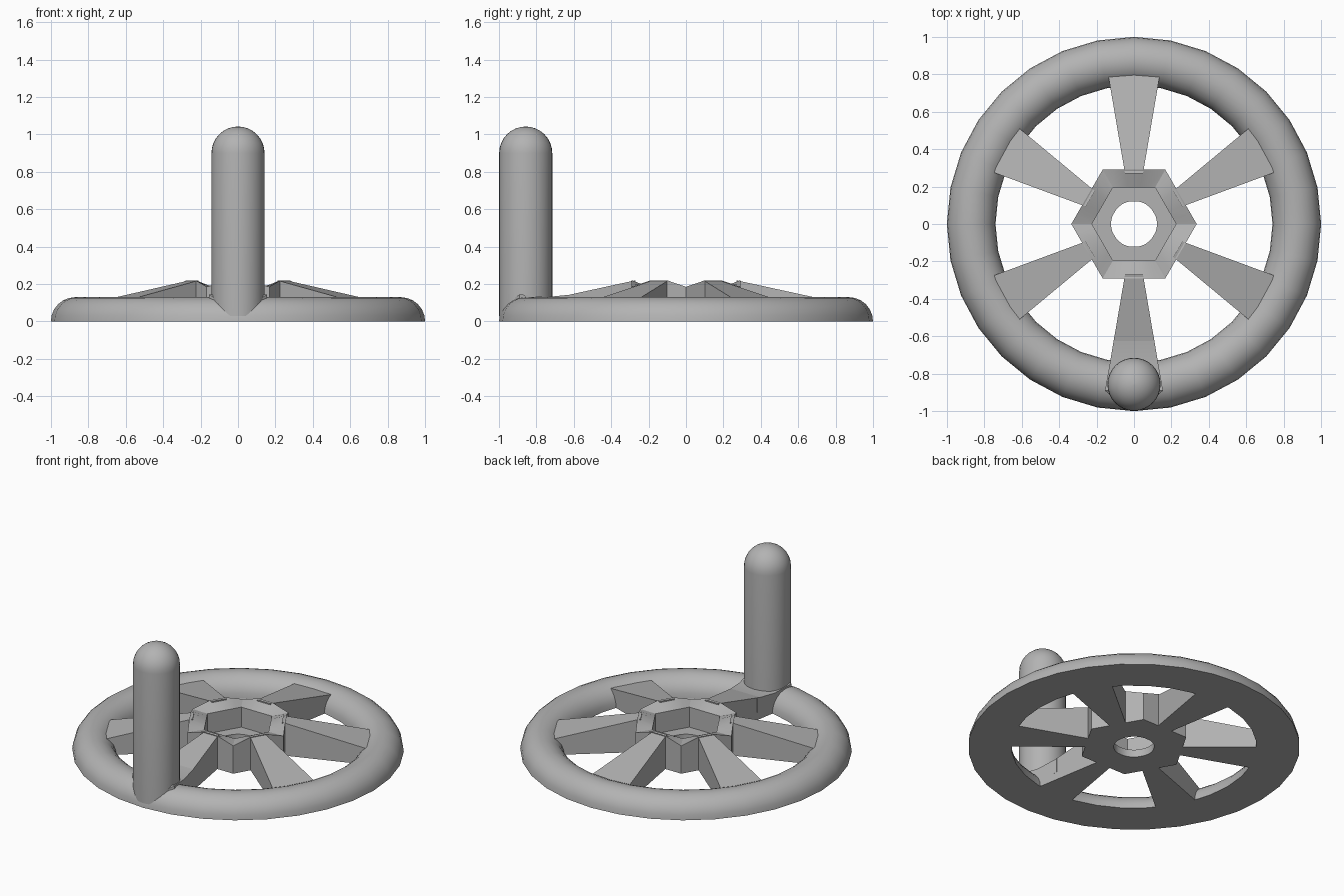
import bpy, bmesh, math
from mathutils import Vector, Matrix

if "Cube" in bpy.data.objects:
    bpy.data.objects.remove(bpy.data.objects["Cube"], do_unlink=True)

grey = bpy.data.materials.new("plain_grey")
grey.use_nodes = True
colour = (0.45, 0.45, 0.45, 1)
grey.diffuse_color = colour
grey.node_tree.nodes["Principled BSDF"].inputs["Base Color"].default_value = colour


def finish(name, bm, angle):
    bmesh.ops.recalc_face_normals(bm, faces=bm.faces)
    mesh = bpy.data.meshes.new(name)
    bm.to_mesh(mesh)
    bm.free()
    ob = bpy.data.objects.new(name, mesh)
    bpy.context.collection.objects.link(ob)
    mesh.materials.append(grey)
    bpy.ops.object.select_all(action="DESELECT")
    ob.select_set(True)
    bpy.context.view_layer.objects.active = ob
    bpy.ops.object.shade_smooth_by_angle(angle=math.radians(angle))
    return ob


def bridge(bm, a, b):
    n = len(a)
    for i in range(n):
        j = (i + 1) % n
        bm.faces.new((a[i], a[j], b[j], b[i]))


def lathe(name, profile, steps, closed, location=(0, 0, 0)):
    """Revolve (radius, z) points around the vertical axis."""
    bm = bmesh.new()
    loops = []
    for r, z in profile:
        loops.append([bm.verts.new((r * math.cos(k * math.tau / steps),
                                    r * math.sin(k * math.tau / steps), z))
                      for k in range(steps)])
    for a, b in zip(loops, loops[1:]):
        bridge(bm, a, b)
    if closed:
        bridge(bm, loops[-1], loops[0])
    else:
        bm.faces.new(loops[0])
        bm.faces.new(loops[-1])
    bmesh.ops.translate(bm, verts=bm.verts, vec=location)
    return finish(name, bm, 40)


def prism(name, stations, turn):
    """Radial bar from (radius, half width, bottom, top) stations."""
    bm = bmesh.new()
    loops = [[bm.verts.new(p) for p in ((r, -w, lo), (r, w, lo), (r, w, hi), (r, -w, hi))]
             for r, w, lo, hi in stations]
    for a, b in zip(loops, loops[1:]):
        bridge(bm, a, b)
    bm.faces.new(loops[0])
    bm.faces.new(loops[-1])
    bmesh.ops.rotate(bm, verts=bm.verts, matrix=Matrix.Rotation(turn, 3, "Z"))
    return finish(name, bm, 20)


# Rim: half-round section with a flat underside
arc = [math.pi * k / 12 for k in range(13)]
lathe("rim", [(0.87 + 0.13 * math.cos(a), 0.13 * math.sin(a)) for a in arc], 32, True)

# Spokes: widening and falling towards the rim
for k in range(6):
    prism(f"spoke_{k + 1}", [(0.27, 0.048, 0, 0.22), (0.82, 0.142, 0, 0.1)],
          math.radians(30 + 60 * k))


# Hub: hexagonal cup with a round bore
def hexagon(radius):
    pts = []
    for k in range(6):
        a, b = (Vector((math.cos(m * math.pi / 3), math.sin(m * math.pi / 3), 0)) * radius
                for m in (k, k + 1))
        pts += [(a.lerp(b, t), t) for t in (0, 0.18, 0.35, 0.65, 0.82)]
    return pts


bm = bmesh.new()


def ring(radius, height, bore=False):
    verts = []
    for p, t in hexagon(radius):
        if bore:
            p = p.normalized() * radius
        z = height(t) if callable(height) else height
        verts.append(bm.verts.new((p.x, p.y, z)))
    return verts


def lip(t):
    # the lip climbs from each corner to meet the spoke
    return 0.185 + 0.035 * min(1, min(t, 1 - t) / 0.35)


rings = [ring(0.335, 0), ring(0.335, lip), ring(0.225, 0.183), ring(0.225, 0.05),
         ring(0.123, 0.05, True), ring(0.123, 0, True)]
for a, b in zip(rings, rings[1:] + rings[:1]):
    bridge(bm, a, b)
finish("hub", bm, 25)

# Handle: upright round grip with a domed top, and its small flared foot
dome = [math.pi / 2 * k / 8 for k in range(8)] + [1.55]
lathe("handle", [(0.142, 0.03)] + [(0.142 * math.cos(a), 0.9 + 0.142 * math.sin(a))
                                  for a in dome], 32, False, (0, -0.857, 0))
prism("handle_foot", [(0.6, 0.105, 0.05, 0.145), (0.75, 0.13, 0.05, 0.13),
                      (0.89, 0.155, 0.05, 0.145), (0.98, 0.06, 0.05, 0.08)],
      math.radians(-90))
